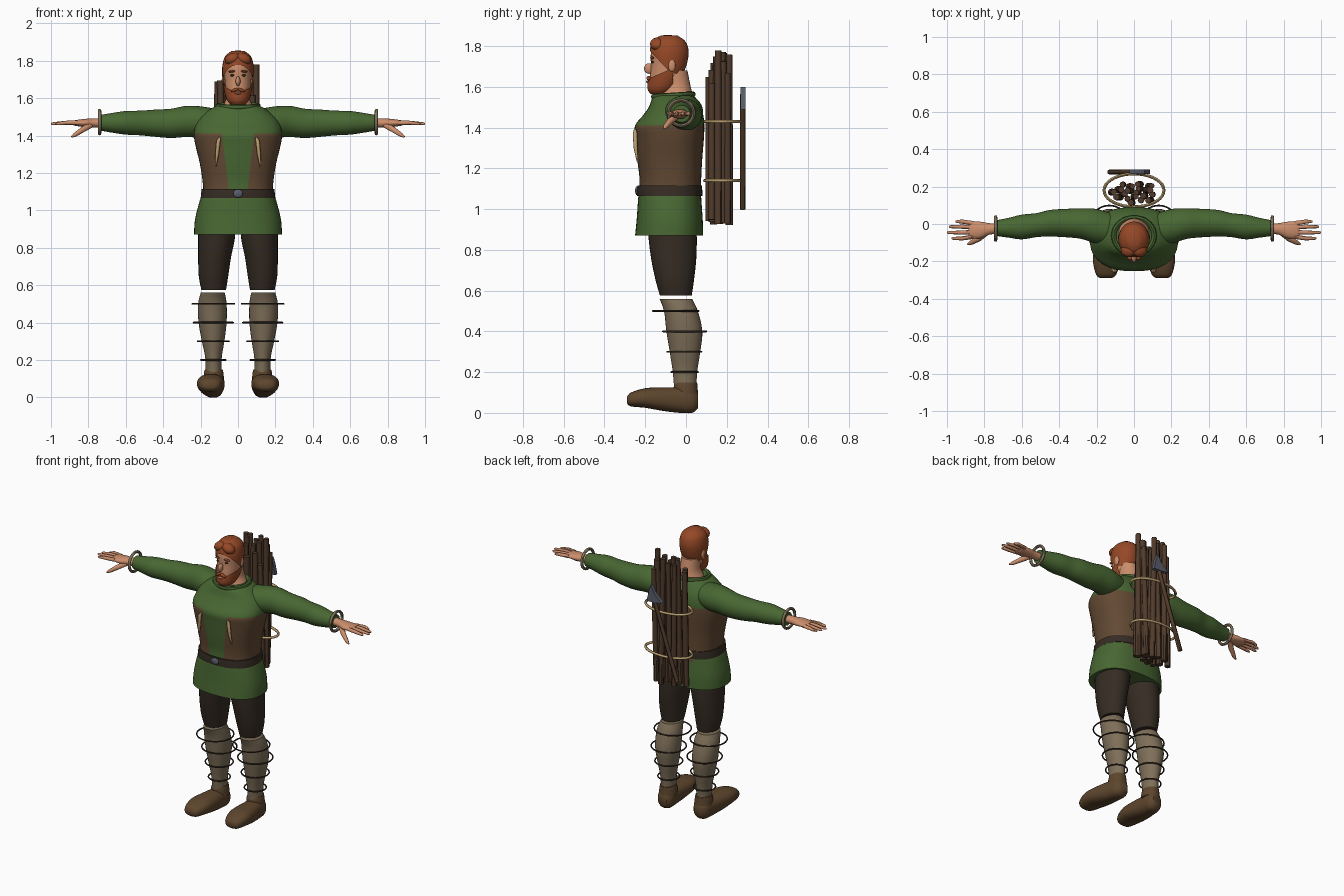
import bpy, bmesh, math, random
from mathutils import Vector

random.seed(4)
if "Cube" in bpy.data.objects:
    bpy.data.objects.remove(bpy.data.objects["Cube"])
parts = []


def material(name, *rgb):
    mat = bpy.data.materials.new(name)
    mat.use_nodes = True
    mat.diffuse_color = (*rgb, 1)
    mat.node_tree.nodes["Principled BSDF"].inputs["Base Color"].default_value = (*rgb, 1)
    return mat


green = material("tunic green", .065, .135, .032)
leather = material("vest brown", .125, .068, .034)
dark = material("dark brown", .036, .025, .017)
wool = material("legging wool", .21, .16, .1)
skin = material("skin", .6, .27, .15)
ginger = material("ginger hair", .3, .065, .02)
hide = material("shoe hide", .11, .06, .026)
wood = material("stick wood", .08, .043, .024)
rope = material("rope tan", .5, .35, .16)
metal = material("grey metal", .1, .11, .15)


def add(name, data, *mats):
    obj = bpy.data.objects.new(name, data)
    bpy.context.collection.objects.link(obj)
    for mat in mats:
        data.materials.append(mat)
    parts.append(obj)
    return obj


def from_bmesh(name, bm, *mats):
    bmesh.ops.recalc_face_normals(bm, faces=bm.faces)
    mesh = bpy.data.meshes.new(name)
    bm.to_mesh(mesh)
    bm.free()
    return add(name, mesh, *mats)


def spline(rings, steps=4):
    """Catmull-Rom interpolation of tuples."""
    out, last = [], len(rings) - 1
    for i in range(last):
        a, b, c, d = (rings[min(max(i + k, 0), last)] for k in (-1, 0, 1, 2))
        for s in range(steps):
            t = s / steps
            out.append([q + t / 2 * (r - p + t * (2 * p - 5 * q + 4 * r - s3
                        + t * (3 * (q - r) + s3 - p))) for p, q, r, s3 in zip(a, b, c, d)])
    return out + [list(rings[-1])]


def loft_bmesh(rings, axis="Z", side=1, power=2, segs=32):
    """Rings are (position on axis, centre u, centre v, radius u, radius v)."""
    bm, loops = bmesh.new(), []
    for pos, cu, cv, ru, rv in spline(rings):
        loop = []
        for k in range(segs):
            c, s = math.cos(math.tau * k / segs), math.sin(math.tau * k / segs)
            u = cu + ru * math.copysign(abs(c) ** (2 / power), c)
            v = cv + rv * math.copysign(abs(s) ** (2 / power), s)
            x, y, z = {"X": (pos, u, v), "Y": (u, pos, v), "Z": (u, v, pos)}[axis]
            loop.append(bm.verts.new((x * side, y, z)))
        loops.append(loop)
    for low, high in zip(loops, loops[1:]):
        for k in range(segs):
            n = (k + 1) % segs
            bm.faces.new((low[k], low[n], high[n], high[k]))
    bm.faces.new(loops[0])
    bm.faces.new(loops[-1])
    return bm


def loft(name, rings, mat, **options):
    return from_bmesh(name, loft_bmesh(rings, **options), mat)


def cut(bm, point, normal, drop=False):
    """Slice along a plane; drop removes the side the normal points to."""
    bmesh.ops.bisect_plane(bm, geom=bm.verts[:] + bm.edges[:] + bm.faces[:], dist=1e-5,
                           plane_co=point, plane_no=normal, clear_outer=drop)


def tube(name, points, radii, mat, closed=False):
    curve = bpy.data.curves.new(name, "CURVE")
    curve.dimensions = "3D"
    curve.bevel_depth, curve.bevel_resolution, curve.use_fill_caps = 1, 2, True
    line = curve.splines.new("POLY")
    line.points.add(len(points) - 1)
    line.use_cyclic_u = closed
    for i, (dot, place) in enumerate(zip(line.points, points)):
        dot.co = (*place, 1)
        dot.radius = radii if closed else radii[i]
    return add(name, curve, mat)


def hoop(name, centre, u, v, radius, mat, segs=36):
    angles = [math.tau * k / segs for k in range(segs)]
    tube(name, [Vector(centre) + Vector(u) * math.cos(a) + Vector(v) * math.sin(a)
                for a in angles], radius, mat, closed=True)


def blob(name, place, size, mat, turn=0):
    bm = bmesh.new()
    bmesh.ops.create_uvsphere(bm, u_segments=20, v_segments=12, radius=1)
    obj = from_bmesh(name, bm, mat)
    obj.location, obj.scale, obj.rotation_euler = place, size, (0, turn, 0)


# Tunic with leather vest panels cut into its surface
bm = loft_bmesh([(.87, 0, -.083, .235, .167), (.95, 0, -.08, .23, .162),
                 (1.05, 0, -.08, .205, .155), (1.1, 0, -.078, .187, .152),
                 (1.16, 0, -.077, .19, .152), (1.25, 0, -.08, .204, .16),
                 (1.35, 0, -.08, .228, .168), (1.41, 0, -.08, .236, .17),
                 (1.46, 0, -.063, .225, .148), (1.5, 0, -.055, .2, .128),
                 (1.54, 0, -.058, .15, .11), (1.56, 0, -.058, .115, .095)],
                power=2.4, segs=48)
for level in (1.04, 1.1, 1.41):
    cut(bm, (0, 0, level), (0, 0, 1))
for side in (1, -1):
    cut(bm, (side * .085, 0, 1.4), (side, 0, -.12))
for face in bm.faces:
    c = face.calc_center_median()
    open_front = c.y < -.08 and abs(c.x) < .085 + (c.z - 1.4) * .12
    vest_tail = c.y > 0 and abs(c.x) < .1 and 1.04 < c.z < 1.1
    face.material_index = int((1.1 < c.z < 1.41 and not open_front) or vest_tail)
from_bmesh("tunic_and_vest", bm, green, leather)
hoop("collar", (0, -.062, 1.558), (.108, 0, 0), (0, .096, .006), .014, green)

# Belt and buckle
loft("belt", [(1.065, 0, -.08, .2, .16), (1.09, 0, -.08, .197, .16),
              (1.115, 0, -.08, .194, .158)], dark, power=2.4, segs=48)
blob("buckle", (0, -.24, 1.09), (.026, .01, .022), metal)

# Neck and head
loft("neck", [(1.53, 0, -.05, .1, .085), (1.57, 0, -.045, .075, .075),
              (1.61, 0, -.045, .06, .066), (1.68, 0, -.055, .058, .062)], skin)
head = [(1.575, 0, -.13, .028, .035), (1.6, 0, -.12, .05, .06), (1.65, 0, -.1, .065, .077),
        (1.7, 0, -.087, .071, .085), (1.76, 0, -.083, .073, .09),
        (1.81, 0, -.083, .06, .075), (1.84, 0, -.083, .025, .035)]
loft("head", head, skin)
bm = loft_bmesh([(z + .012, x, y, a + .01, b + .006) for z, x, y, a, b in head])
cut(bm, (0, -.185, 1.785), (0, -.72, -.68), drop=True)
cut(bm, (0, 0, 1.665), (0, 0, -1), drop=True)
from_bmesh("hair", bm, ginger)
bm = loft_bmesh([(z - .01, x, y, a + .009, b + .009) for z, x, y, a, b in head])
cut(bm, (0, -.19, 1.638), (0, -.39, .92), drop=True)
cut(bm, (0, -.065, 0), (0, 1, 0), drop=True)
from_bmesh("beard", bm, ginger)
blob("nose", (0, -.182, 1.69), (.013, .024, .026), skin)
blob("mouth", (0, -.188, 1.626), (.018, .009, .006), skin)
blob("crown_curl", (0, -.09, 1.825), (.055, .065, .03), ginger)
for side, label in ((1, "left"), (-1, "right")):
    blob(label + "_hair_wave", (side * .03, -.14, 1.81), (.042, .037, .03), ginger, side * .4)
    blob(label + "_moustache", (side * .017, -.182, 1.643), (.022, .012, .008), ginger, side * .4)
    blob(label + "_brow", (side * .031, -.165, 1.743), (.021, .011, .006), ginger, side * .1)
    blob(label + "_eye", (side * .03, -.164, 1.722), (.012, .007, .006), dark)
    blob(label + "_ear", (side * .076, -.07, 1.705), (.01, .018, .03), skin)

# Limbs, built once per side
for side, label in ((1, "left"), (-1, "right")):
    def path(*points):
        return [(x * side, y, z) for x, y, z in points]

    # Sleeve, bracelet and hand
    loft(label + "_sleeve",
         [(.1, -.03, 1.47, .08, .07), (.2, -.012, 1.473, .092, .083),
          (.28, .002, 1.475, .082, .083), (.36, .005, 1.465, .076, .078),
          (.45, .004, 1.466, .071, .072), (.52, -.006, 1.467, .064, .066),
          (.6, -.016, 1.468, .066, .063), (.67, -.02, 1.468, .053, .053),
          (.735, -.022, 1.468, .042, .042)], green, axis="X", side=side)
    hoop(label + "_bracelet", (side * .74, -.024, 1.472), (0, .062, 0), (0, 0, .062), .009, wool)
    loft(label + "_palm",
         [(.7, -.024, 1.468, .028, .026), (.77, -.026, 1.467, .03, .024),
          (.82, -.032, 1.467, .044, .022), (.87, -.032, 1.467, .043, .015),
          (.885, -.032, 1.467, .034, .008)], skin, axis="X", side=side)
    for name, shift, reach in (("index", -.068, .975), ("middle", -.043, 1), ("ring", -.018, .99),
                               ("little", .004, .955)):
        spread = shift * 1.25 + .008
        tube(f"{label}_{name}_finger",
             path((.86, shift, 1.468), (.92, spread, 1.468), (reach - .01, spread, 1.463),
                  (reach, spread, 1.462)), (.012, .011, .008, .004), skin)
    tube(label + "_thumb", path((.79, -.045, 1.455), (.83, -.078, 1.432), (.87, -.1, 1.405),
                                (.89, -.108, 1.393)), (.017, .016, .012, .005), skin)

    # Vest toggle
    tube(label + "_toggle", path((.097, -.25, 1.39), (.105, -.25, 1.37), (.112, -.247, 1.3),
                                 (.12, -.238, 1.235)), (.006, .011, .01, .004), rope)

    # Trouser leg, legging and shoe
    loft(label + "_trouser_leg",
         [(.575, .13, -.05, .066, .078), (.65, .131, -.055, .079, .094),
          (.75, .125, -.06, .088, .11), (.85, .115, -.065, .098, .118),
          (.94, .112, -.07, .1, .12)], dark, side=side)
    loft(label + "_legging",
         [(.08, .13, -.003, .045, .052), (.2, .131, -.005, .043, .06),
          (.3, .133, -.005, .06, .075), (.4, .136, -.008, .075, .088),
          (.5, .137, -.025, .076, .083), (.56, .135, -.05, .064, .08)], wool, side=side)
    for height, y, radius in ((.5, -.05, .112), (.4, -.007, .106), (.3, -.008, .084),
                              (.2, -.007, .066)):
        hoop(f"{label}_leg_binding_{height}", (side * .132, y, height), (radius, 0, 0),
             (0, radius, 0), .0045, dark)
    loft(label + "_shoe",
         [(-.29, .15, .062, .03, .015), (-.27, .149, .066, .054, .034),
          (-.2, .146, .073, .073, .048), (-.12, .142, .068, .07, .057),
          (-.04, .137, .063, .06, .062), (.03, .132, .06, .052, .06),
          (.06, .131, .06, .03, .035)], hide, axis="Y", side=side, power=2.4)
    loft(label + "_ankle_cuff", [(.09, .13, 0, .056, .06), (.13, .13, -.002, .052, .058),
                                 (.15, .13, 0, .047, .055)], hide, side=side)

# Bundle of sticks tied with two ropes
count = 19
for i in range(count):
    r, a = math.sqrt((i + .4) / count), i * 2.4
    x, y = .12 * r * math.cos(a), .168 + .06 * r * math.sin(a)
    lean, size = random.uniform(-.012, .012), random.uniform(.016, .021)
    top = random.uniform(1.66, 1.78) - (.05 if y < .13 else 0)
    tube(f"stick_{i}", [(x - lean, y, random.uniform(.92, .96)), (x, y, 1.3), (x + lean, y, top)],
         (size, size, size * .9), wood)
for height in (1.14, 1.43):
    hoop(f"rope_{height}", (0, .18, height), (.16, 0, 0), (0, .088, 0), .008, rope)

# Hatchet tucked behind the ropes
tube("hatchet_handle", [(-.13, .278, 1), (-.035, .278, 1.28), (.058, .278, 1.565)],
     (.014, .013, .013), wood)
bm = bmesh.new()
outline = [(.085, 1.49), (.07, 1.56), (.056, 1.6), (.03, 1.55), (-.025, 1.5), (.03, 1.49)]
face = bm.faces.new([bm.verts.new((x, .268, z)) for x, z in outline])
side_walls = bmesh.ops.extrude_face_region(bm, geom=[face])
bmesh.ops.translate(bm, vec=(0, .024, 0),
                    verts=[v for v in side_walls["geom"] if isinstance(v, bmesh.types.BMVert)])
from_bmesh("hatchet_head", bm, metal)

# Turn curves into meshes, then shade everything smooth
bpy.ops.object.select_all(action="DESELECT")
for kind in ("CURVE", "MESH"):
    for obj in parts:
        obj.select_set(obj.type == kind)
        if obj.type == kind:
            bpy.context.view_layer.objects.active = obj
    if kind == "CURVE":
        bpy.ops.object.convert(target="MESH")
bpy.ops.object.shade_smooth_by_angle(angle=math.radians(45))
